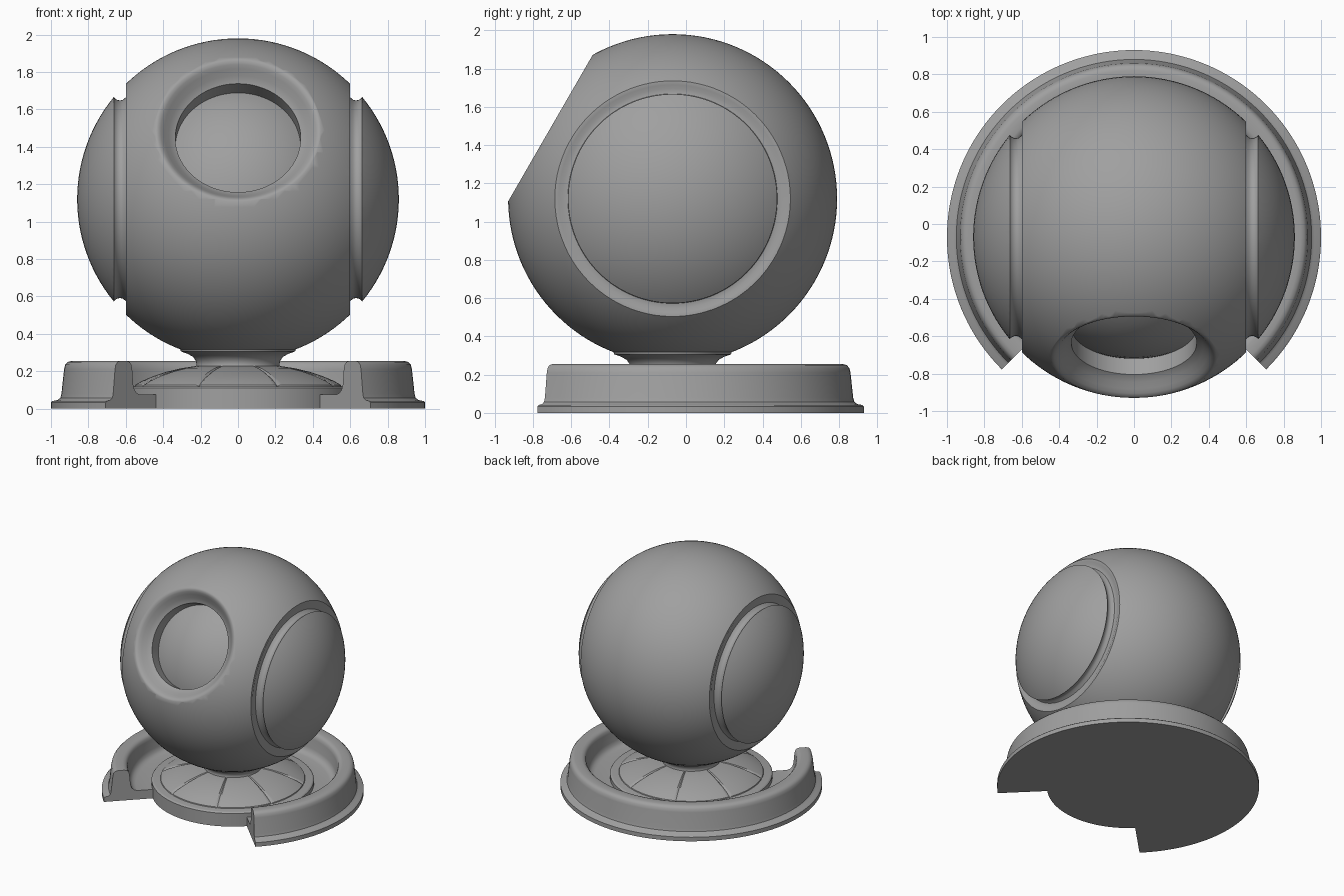
import bpy, bmesh
from math import cos, sin, pi, radians, sqrt
from mathutils import Matrix, Vector

old = bpy.data.objects.get("Cube")
if old:
    bpy.data.objects.remove(old, do_unlink=True)

AXIS_Y = -0.07
CENTRE = Vector((0, AXIS_Y, 1.12))
RADIUS = 0.86

grey = bpy.data.materials.new("plain_grey")
grey.use_nodes = True
colour = (0.35, 0.35, 0.35, 1)
grey.diffuse_color = colour
bsdf = grey.node_tree.nodes["Principled BSDF"]
bsdf.inputs["Base Color"].default_value = colour
bsdf.inputs["Roughness"].default_value = 0.6


def smooth(obj, angle=35):
    bpy.ops.object.select_all(action='DESELECT')
    obj.select_set(True)
    bpy.context.view_layer.objects.active = obj
    bpy.ops.object.shade_smooth_by_angle(angle=radians(angle))


def lathe(name, profile, steps=128, start=0, sweep=360, loop=False, matrix=None):
    """Turn an (r, height) profile around z; loop joins its last point to its first."""
    bm = bmesh.new()
    full = sweep == 360
    columns = steps if full else steps + 1
    rings = []
    for i in range(columns):
        a = radians(start + sweep * i / steps)
        rings.append([bm.verts.new((r * cos(a), r * sin(a), z)) for r, z in profile])
    n = len(profile)
    for i in range(steps):
        a, b = rings[i], rings[(i + 1) % columns]
        for j in range(n if loop else n - 1):
            k = (j + 1) % n
            bm.faces.new((a[j], b[j], b[k], a[k]))
    if not full:
        bm.faces.new(rings[0])
        bm.faces.new(rings[-1])
    # weld points on the axis
    bmesh.ops.remove_doubles(bm, verts=bm.verts, dist=1e-5)
    bmesh.ops.dissolve_degenerate(bm, edges=bm.edges, dist=1e-6)
    bmesh.ops.recalc_face_normals(bm, faces=bm.faces)
    bm.transform(matrix or Matrix.Translation((0, AXIS_Y, 0)))
    mesh = bpy.data.meshes.new(name)
    bm.to_mesh(mesh)
    bm.free()
    obj = bpy.data.objects.new(name, mesh)
    bpy.context.collection.objects.link(obj)
    mesh.materials.append(grey)
    return obj


def facing(direction):
    """Matrix that stands a lathe at the ball centre, pointing along direction."""
    turn = Vector(direction).to_track_quat('Z', 'Y').to_matrix().to_4x4()
    return Matrix.Translation(CENTRE) @ turn


# Ball with a ring groove on each side and a port at the front
bpy.ops.mesh.primitive_uv_sphere_add(segments=128, ring_count=64, radius=RADIUS, location=CENTRE)
ball = bpy.context.object
ball.name = "ball"
ball.data.materials.append(grey)

groove = [(0.7, 0.6), (0.595, 0.6), (0.575, 0.591), (0.548, 0.596), (0.532, 0.615),
          (0.528, 0.63), (0.531, 0.645), (0.538, 0.657), (0.546, 0.664), (0.7, 0.664)]
core = 0.65
port = [(r, sqrt(core ** 2 - r ** 2)) for r in (0, 0.08, 0.16, 0.24, 0.3, 0.335)]
port += [(0.335, 0.655), (0.35, 0.664), (0.37, 0.682), (0.395, 0.709), (0.412, 0.727),
         (0.428, 0.737), (0.5, 0.74), (0.5, 0.95), (0, 0.95)]

cutters = [lathe("groove_cutter", groove, loop=True, matrix=facing((side, 0, 0))) for side in (1, -1)]
cutters.append(lathe("port_cutter", port, matrix=facing((0, -cos(pi / 6), sin(pi / 6)))))
bpy.context.view_layer.objects.active = ball
for cutter in cutters:
    cutter.hide_render = True
    cut = ball.modifiers.new("cut", 'BOOLEAN')
    cut.operation = 'DIFFERENCE'
    cut.solver = 'EXACT'
    cut.object = cutter
    bpy.ops.object.modifier_apply(modifier=cut.name)
for cutter in cutters:
    bpy.data.objects.remove(cutter, do_unlink=True)
smooth(ball)

# Neck under the ball
neck = lathe("neck", [(0, 0.32), (0.31, 0.32), (0.305, 0.306), (0.27, 0.294), (0.24, 0.277),
                      (0.225, 0.255), (0.222, 0.235), (0.235, 0.2), (0, 0.2)])
smooth(neck)

# Low dome of eight panels with narrow seams
dome = lathe("panelled_dome", [(0, 0.228), (0.225, 0.228), (0.3, 0.217), (0.38, 0.198), (0.45, 0.175),
                               (0.51, 0.15), (0.55, 0.127), (0.557, 0.11), (0, 0.11)], steps=240)
panel = 2 * pi / 8
for v in dome.data.vertices:
    x, y = v.co.x, v.co.y - AXIS_Y
    turn = Vector((1, 0)).angle_signed(Vector((x, y)), 0)
    off_seam = abs((turn % panel) - panel / 2)
    if off_seam < 0.01 and 0.2 < Vector((x, y)).length < 0.555:
        v.co.z -= 0.008
smooth(dome, 30)

# Round plinth under the dome
plinth = lathe("plinth", [(0, 0), (0.62, 0), (0.62, 0.11), (0.613, 0.118), (0.605, 0.12), (0, 0.12)])
smooth(plinth)

# Outer tray ring, open at the front
tray = [(0.61, 0), (1, 0), (1, 0.034), (0.992, 0.041), (0.965, 0.046), (0.95, 0.058), (0.944, 0.08),
        (0.93, 0.21), (0.924, 0.235), (0.91, 0.25), (0.89, 0.255), (0.84, 0.255), (0.82, 0.25),
        (0.806, 0.235), (0.8, 0.21), (0.793, 0.13), (0.783, 0.1), (0.765, 0.083), (0.74, 0.075), (0.61, 0.075)]
ring = lathe("tray_ring", tray, steps=108, start=-45, sweep=270, loop=True)
smooth(ring)
